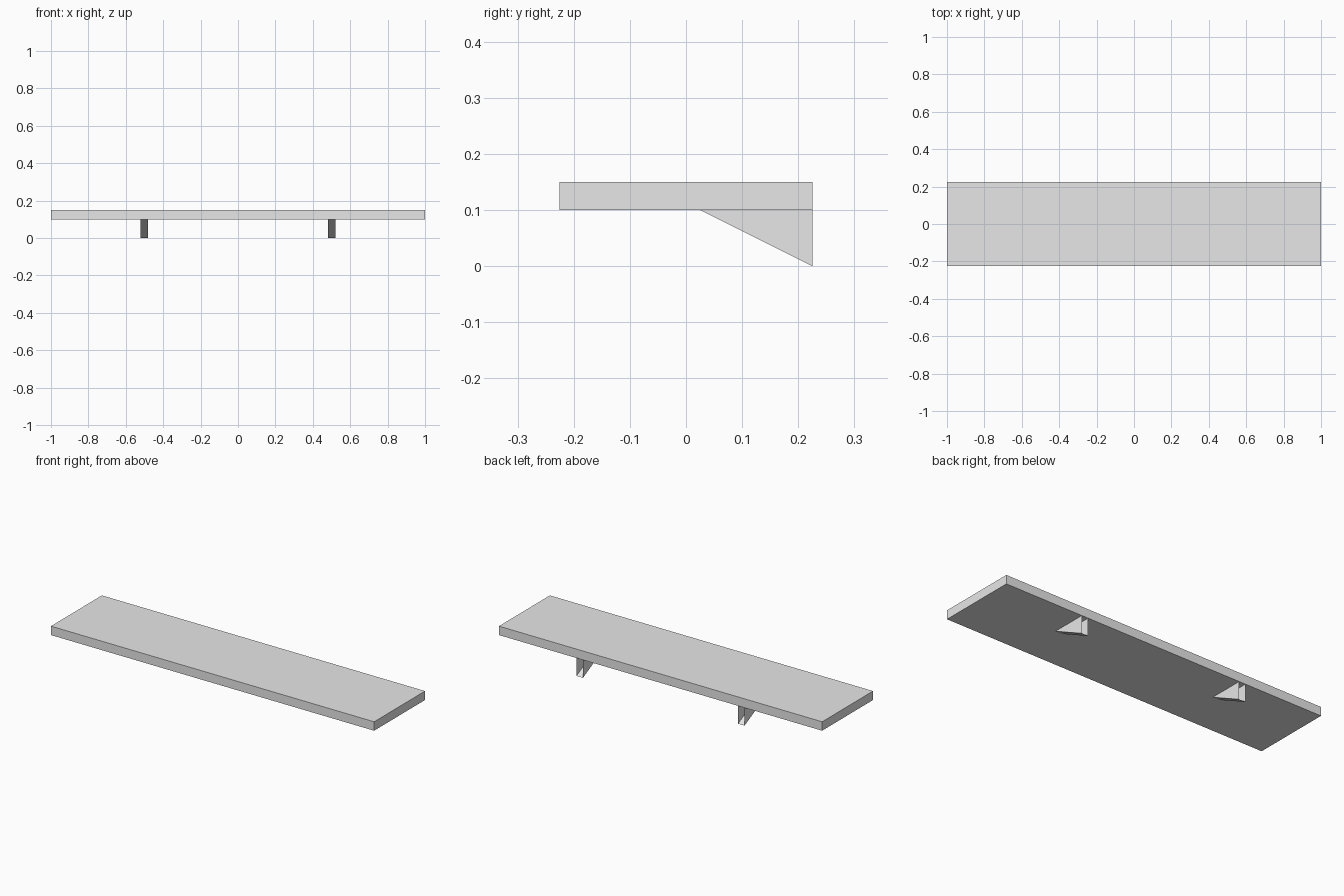
import bpy
import bmesh

cube = bpy.data.objects.get("Cube")
if cube:
    bpy.data.objects.remove(cube, do_unlink=True)

# Single plain grey for all parts
grey = bpy.data.materials.new("light_grey")
grey.use_nodes = True
grey.diffuse_color = (0.8, 0.8, 0.8, 1)
grey.node_tree.nodes["Principled BSDF"].inputs["Base Color"].default_value = grey.diffuse_color

LENGTH, DEPTH, THICK = 2.0, 0.45, 0.05
BRACKET_H, BRACKET_D, BRACKET_W = 0.10, 0.20, 0.04
BACK = DEPTH / 2


def add_object(name, bm):
    mesh = bpy.data.meshes.new(name)
    bm.to_mesh(mesh)
    bm.free()
    mesh.materials.append(grey)
    obj = bpy.data.objects.new(name, mesh)
    bpy.context.collection.objects.link(obj)
    return obj


def bracket(name, x):
    """Folded sheet bracket: two triangular cheeks and a sloping front, open at the back."""
    bm = bmesh.new()
    profile = [(BACK - BRACKET_D, BRACKET_H), (BACK, 0), (BACK, BRACKET_H)]
    left, right = [[bm.verts.new((x + side * BRACKET_W / 2, y, z)) for y, z in profile]
                   for side in (1, -1)]
    bm.faces.new(left)
    bm.faces.new(right[::-1])
    bm.faces.new((left[1], left[0], right[0], right[1]))
    return add_object(name, bm)


# Shelf board
bm = bmesh.new()
bmesh.ops.create_cube(bm, size=1)
bmesh.ops.scale(bm, vec=(LENGTH, DEPTH, THICK), verts=bm.verts)
bmesh.ops.translate(bm, vec=(0, 0, BRACKET_H + THICK / 2), verts=bm.verts)
add_object("shelf_board", bm)

# Wall brackets
for label, x in (("left", 0.5), ("right", -0.5)):
    bracket(label + "_bracket", x)
